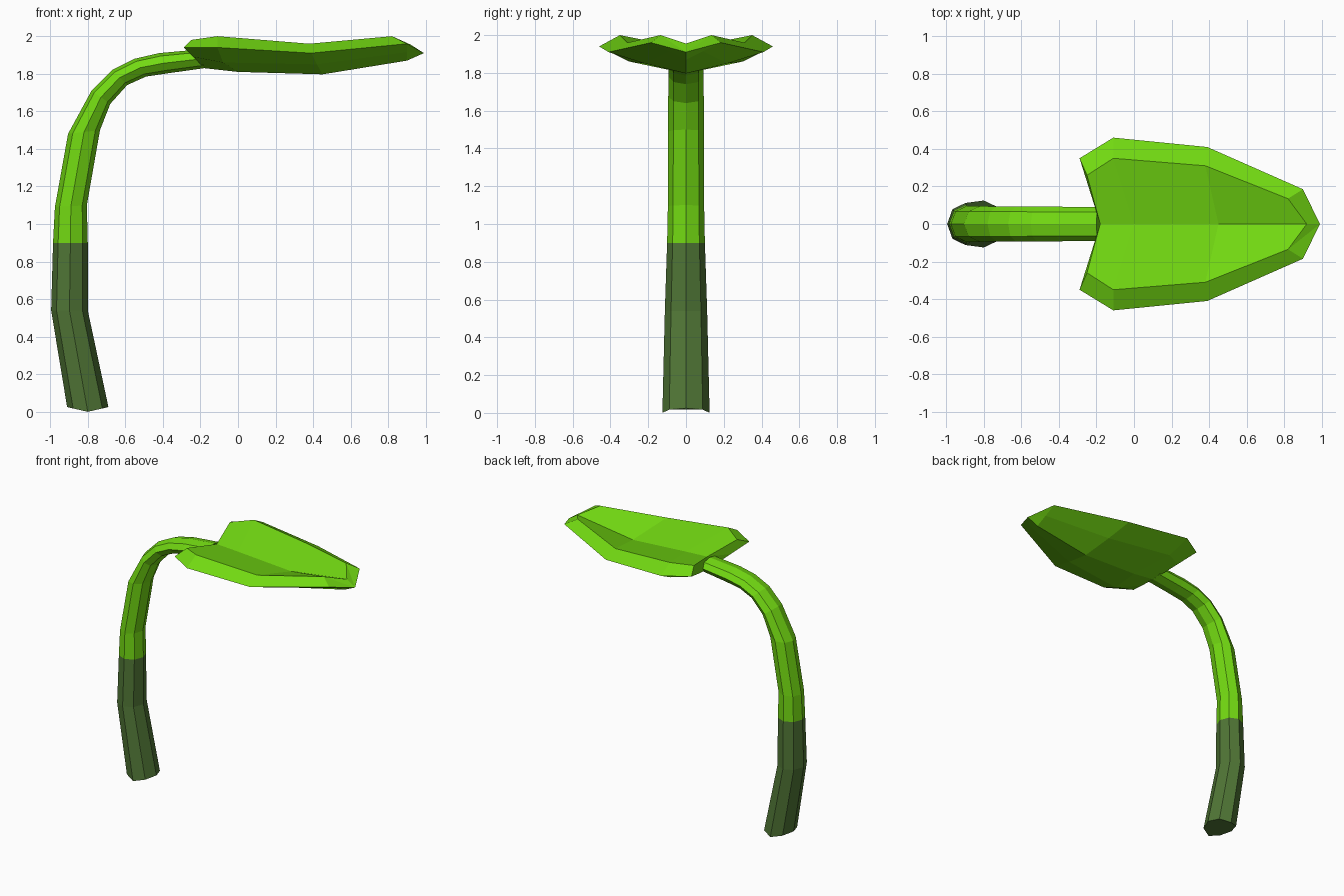
import bpy, bmesh, math
from mathutils import Vector

if "Cube" in bpy.data.objects:
    bpy.data.objects.remove(bpy.data.objects["Cube"])


def material(name, rgb):
    m = bpy.data.materials.new(name)
    m.diffuse_color = (*rgb, 1)
    m.use_nodes = True
    m.node_tree.nodes["Principled BSDF"].inputs["Base Color"].default_value = m.diffuse_color
    return m


light = material("bright leaf green", (0.17, 0.70, 0.006))
dark = material("dark olive green", (0.08, 0.18, 0.036))


def finish(bm, name, mats):
    bmesh.ops.remove_doubles(bm, verts=bm.verts, dist=0.0005)
    bmesh.ops.recalc_face_normals(bm, faces=bm.faces)
    me = bpy.data.meshes.new(name)
    bm.to_mesh(me)
    bm.free()
    ob = bpy.data.objects.new(name, me)
    for m in mats:
        me.materials.append(m)
    bpy.context.collection.objects.link(ob)
    return ob


# Stem: octagonal rings given as outer (x, z), inner (x, z), half width in y
rings = [
    (-0.91, 0.02, -0.69, 0.03, 0.125),
    (-0.995, 0.54, -0.80, 0.54, 0.112),
    (-0.985, 0.90, -0.80, 0.90, 0.100),
    (-0.975, 1.09, -0.805, 1.10, 0.096),
    (-0.905, 1.48, -0.735, 1.50, 0.095),
    (-0.78, 1.71, -0.68, 1.64, 0.094),
    (-0.67, 1.82, -0.59, 1.74, 0.093),
    (-0.55, 1.88, -0.49, 1.785, 0.092),
    (-0.42, 1.91, -0.37, 1.803, 0.092),
    (-0.20, 1.93, -0.18, 1.83, 0.090),
]
bm = bmesh.new()
loops = []
for i, (xo, zo, xi, zi, w) in enumerate(rings):
    mid = Vector(((xo + xi) / 2, 0, (zo + zi) / 2))
    half = Vector((xo, 0, zo)) - mid
    loop = []
    for k in range(8):
        a = math.tau * k / 8
        p = mid + half * math.cos(a) + Vector((0, w * math.sin(a), 0))
        if i == 0:  # slightly hollow foot
            p.z = 0.025 * abs(math.cos(a))
        loop.append(bm.verts.new(p))
    loops.append(loop)
for a, b in zip(loops, loops[1:]):
    for k in range(8):
        bm.faces.new((a[k], a[k - 1], b[k - 1], b[k]))
bm.faces.new(loops[0])
bm.faces.new(loops[-1])
for f in bm.faces:  # dark lower part
    f.material_index = 1 if f.calc_center_median().z < 0.9 else 0
finish(bm, "stem", [light, dark])

# Leaf: half sections (top midrib, top ridge, rim, underside, keel)
stations = [
    [(-.18, 0, 1.93), (-.25, .26, 1.98), (-.29, .35, 1.94), (-.24, .20, 1.89), (-.18, 0, 1.83)],
    [(0, 0, 1.92), (-.11, .35, 2.0), (-.11, .46, 1.94), (-.08, .30, 1.86), (0, 0, 1.81)],
    [(.45, 0, 1.89), (.38, .31, 1.96), (.39, .41, 1.91), (.42, .22, 1.85), (.45, 0, 1.797)],
    [(.92, 0, 1.955), (.82, .135, 2.0), (.90, .185, 1.96), (.90, .09, 1.915), (.90, 0, 1.87)],
]
tip = (.99, 0, 1.91)
bm = bmesh.new()
for side in (1, -1):
    rows = [[bm.verts.new((x, y * side, z)) for x, y, z in s] for s in stations]
    end = bm.verts.new((tip[0], tip[1], tip[2]))
    for a, b in zip(rows, rows[1:]):
        for k in range(4):
            bm.faces.new((a[k], a[k + 1], b[k + 1], b[k]))
    for k in range(4):
        bm.faces.new((rows[-1][k], rows[-1][k + 1], end))
    # notch face beside the stem
    t, i, r, u, kl = rows[0]
    bm.faces.new((t, i, r, u))
    bm.faces.new((t, u, kl))
finish(bm, "leaf_blade", [light])
